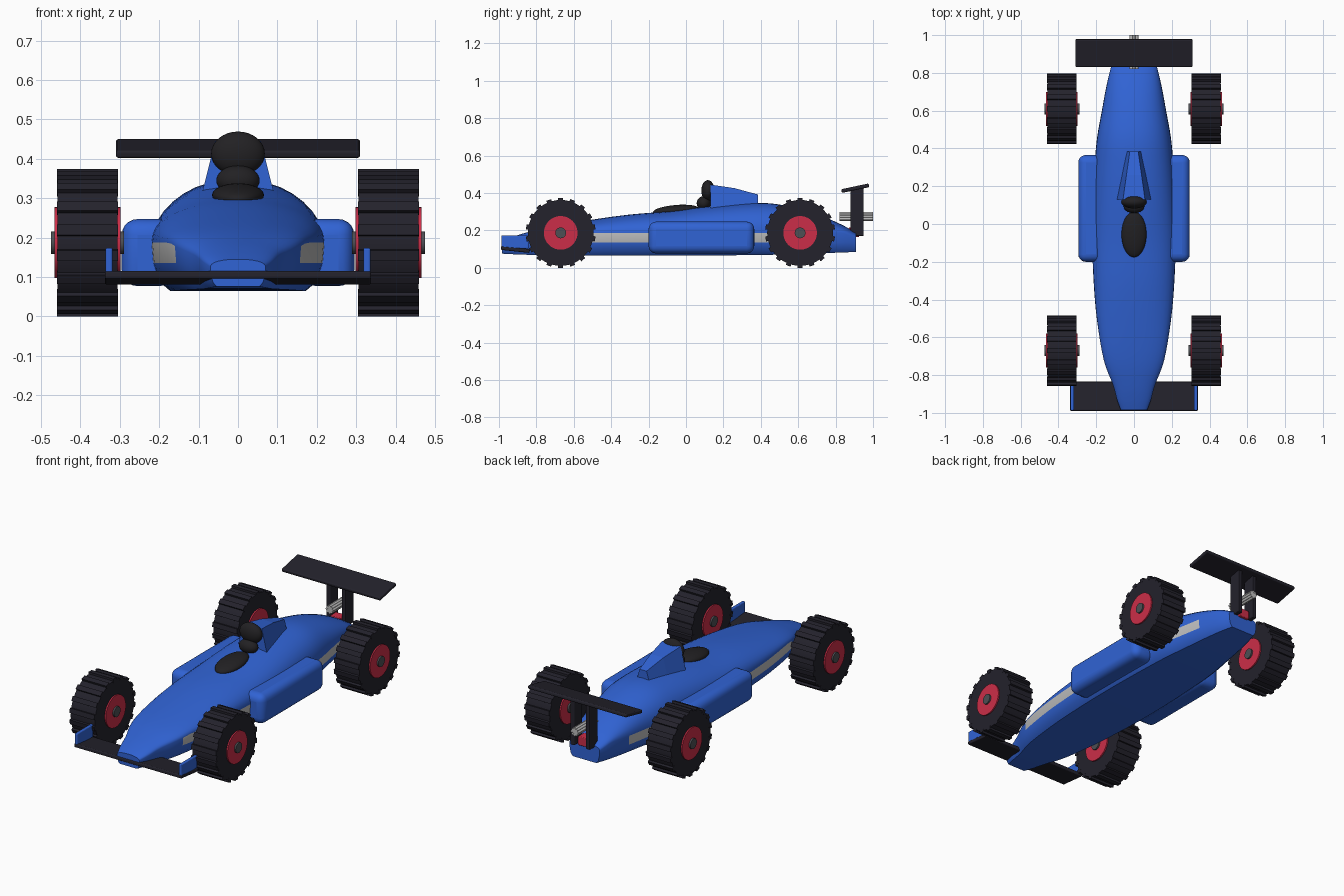
import bpy, bmesh, math
from mathutils import Matrix, Vector

if "Cube" in bpy.data.objects:
    bpy.data.objects.remove(bpy.data.objects["Cube"])


def material(name, rgb):
    m = bpy.data.materials.new(name)
    m.use_nodes = True
    m.diffuse_color = (*rgb, 1)
    m.node_tree.nodes["Principled BSDF"].inputs["Base Color"].default_value = (*rgb, 1)
    return m


BLUE = material("racing blue", (0.03, 0.125, 0.66))
BLACK = material("tyre black", (0.017, 0.016, 0.025))
DARK = material("helmet black", (0.016, 0.015, 0.017))
RED = material("hub red", (0.60, 0.027, 0.065))
STEEL = material("axle steel", (0.075, 0.08, 0.09))
SILVER = material("stripe silver", (0.52, 0.52, 0.52))


def finish(name, bm, *mats, smooth=None, bevel=0, segments=3):
    bmesh.ops.recalc_face_normals(bm, faces=bm.faces)
    me = bpy.data.meshes.new(name)
    bm.to_mesh(me)
    bm.free()
    for m in mats:
        me.materials.append(m)
    ob = bpy.data.objects.new(name, me)
    bpy.context.collection.objects.link(ob)
    if bevel:
        mod = ob.modifiers.new("Bevel", "BEVEL")
        mod.width, mod.segments = bevel, segments
    if smooth:
        bpy.ops.object.select_all(action="DESELECT")
        ob.select_set(True)
        bpy.context.view_layer.objects.active = ob
        bpy.ops.object.shade_smooth_by_angle(angle=math.radians(smooth))
    return ob


def box(name, lo, hi, mat, tilt=0, **kw):
    lo, hi = Vector(lo), Vector(hi)
    bm = bmesh.new()
    mtx = (Matrix.Translation((lo + hi) / 2) @ Matrix.Rotation(tilt, 4, "X")
           @ Matrix.Diagonal((*(hi - lo), 1)))
    bmesh.ops.create_cube(bm, size=1, matrix=mtx)
    return finish(name, bm, mat, **kw)


def ellipsoid(name, centre, radii, mat, tilt=0):
    bm = bmesh.new()
    mtx = (Matrix.Translation(centre) @ Matrix.Rotation(tilt, 4, "X")
           @ Matrix.Diagonal((*radii, 1)))
    bmesh.ops.create_uvsphere(bm, u_segments=32, v_segments=16, radius=1, matrix=mtx)
    return finish(name, bm, mat, smooth=60)


def cylinder(bm, centre, axis, radius, length, sides=32, index=0):
    rot = Matrix.Rotation(math.pi / 2, 4, axis)
    old = set(bm.faces)
    bmesh.ops.create_cone(bm, cap_ends=True, segments=sides, radius1=radius, radius2=radius,
                          depth=length, matrix=Matrix.Translation(centre) @ rot)
    for f in set(bm.faces) - old:
        f.material_index = index


# Body: stations along the car (y, half width, bottom, top)
STATIONS = [
    (-0.985, 0.070, 0.076, 0.145), (-0.93, 0.090, 0.073, 0.165), (-0.85, 0.112, 0.070, 0.190),
    (-0.72, 0.160, 0.068, 0.222), (-0.50, 0.197, 0.066, 0.258), (-0.30, 0.214, 0.065, 0.285),
    (-0.10, 0.221, 0.065, 0.302), (0.12, 0.218, 0.066, 0.328), (0.32, 0.208, 0.068, 0.344),
    (0.46, 0.195, 0.070, 0.344), (0.60, 0.170, 0.074, 0.316), (0.72, 0.148, 0.078, 0.279),
    (0.83, 0.122, 0.082, 0.232), (0.91, 0.095, 0.085, 0.188)]


def smooth_stations(steps=4):
    pts = [Vector(s) for s in STATIONS]
    pts = [2 * pts[0] - pts[1]] + pts + [2 * pts[-1] - pts[-2]]
    out = []
    for a, b, c, d in zip(pts, pts[1:], pts[2:], pts[3:]):
        for k in range(steps):
            t = k / steps
            out.append(0.5 * (2 * b + (c - a) * t + (2 * a - 5 * b + 4 * c - d) * t * t
                              + (3 * b - a - 3 * c + d) * t ** 3))
    return out + [pts[-2]]


def half_section(w, zb, zt):
    # flat floor, lower flank, stripe band, then a dome
    low = min(0.135, zb + 0.45 * (zt - zb))
    high = min(0.187, zb + 0.72 * (zt - zb))
    pts = [(0.78 * w, zb), (0.91 * w, zb + 0.35 * (low - zb)), (0.98 * w, low), (w, high)]
    for i in range(1, 9):
        a = math.pi / 2 * i / 9
        pts.append((w * math.cos(a) ** 0.9, high + (zt - high) * math.sin(a) ** 0.9))
    return pts


bm = bmesh.new()
rings = []
for y, w, zb, zt in smooth_stations():
    half = half_section(w, zb, zt)
    loop = half + [(0, zt)] + [(-x, z) for x, z in reversed(half)]
    rings.append([bm.verts.new((x, y, z)) for x, z in loop])
n = len(rings[0])
for r0, r1 in zip(rings, rings[1:]):
    for i in range(n):
        j = (i + 1) % n
        f = bm.faces.new((r0[i], r0[j], r1[j], r1[i]))
        mid_y = (r0[i].co.y + r1[i].co.y) / 2
        if i in (2, n - 4) and abs(mid_y) < 0.72:
            f.material_index = 1
bm.faces.new(rings[0])
bm.faces.new(rings[-1])
finish("body", bm, BLUE, SILVER, smooth=40)

# Engine cover behind the driver: a tapering wedge
bm = bmesh.new()
ends = []
for y, wide, narrow, top in ((0.13, 0.092, 0.058, 0.445), (0.26, 0.069, 0.040, 0.426),
                             (0.385, 0.046, 0.022, 0.392)):
    ends.append([bm.verts.new((x, y, z)) for x, z in
                 ((-wide, 0.31), (wide, 0.31), (narrow, top), (-narrow, top))])
for a, b in zip(ends, ends[1:]):
    for i in range(4):
        bm.faces.new((a[i], a[(i + 1) % 4], b[(i + 1) % 4], b[i]))
bm.faces.new(ends[0])
bm.faces.new(ends[-1])
finish("engine_cover", bm, BLUE)

# Cockpit and driver
ellipsoid("cockpit_opening", (0, -0.055, 0.308), (0.066, 0.122, 0.028), DARK, math.radians(5))
ellipsoid("driver_shoulders", (0, 0.095, 0.345), (0.055, 0.038, 0.038), DARK)
ellipsoid("driver_helmet", (0, 0.117, 0.413), (0.068, 0.035, 0.056), DARK)

# Front and rear wings
box("front_wing", (-0.338, -0.99, 0.088), (0.338, -0.835, 0.108), BLACK,
    tilt=math.radians(-6), bevel=0.006)
box("rear_wing", (-0.31, 0.83, 0.416), (0.31, 0.98, 0.436), BLACK,
    tilt=math.radians(12), bevel=0.007)

# Exhaust: ribbed pipe, and the tail light under it
bm = bmesh.new()
cylinder(bm, (0, 0.91, 0.275), "X", 0.018, 0.178, 20)
for k in range(8):
    a = math.tau * k / 8
    cylinder(bm, (0.017 * math.cos(a), 0.91, 0.275 + 0.017 * math.sin(a)), "X", 0.007, 0.18, 10)
finish("exhaust", bm, SILVER, smooth=40)
box("tail_light", (-0.032, 0.87, 0.165), (0.032, 0.925, 0.215), RED, bevel=0.004)

TYRE_X, TYRE_W, LUGS = 0.382, 0.155, 18
for side, s in (("left", 1), ("right", -1)):
    def span(a, b):
        return min(s * a, s * b), max(s * a, s * b)

    x0, x1 = span(0.16, 0.295)
    box(f"{side}_sidepod", (x0, -0.2, 0.077), (x1, 0.365, 0.247), BLUE,
        bevel=0.04, segments=5, smooth=40)
    x0, x1 = span(0.318, 0.336)
    box(f"{side}_wing_endplate", (x0, -0.987, 0.103), (x1, -0.842, 0.174), BLUE, bevel=0.005)
    x0, x1 = span(0.036, 0.062)
    box(f"{side}_rear_wing_strut", (x0, 0.88, 0.17), (x1, 0.95, 0.43), BLACK, bevel=0.004)

    for place, y in (("front", -0.67), ("rear", 0.61)):
        # Tyre with raised tread bars
        c = Vector((s * TYRE_X, y, 0.187))
        bm = bmesh.new()
        cylinder(bm, c, "Y", 0.176, TYRE_W - 0.002, 48)
        for k in range(LUGS):
            mtx = (Matrix.Translation(c) @ Matrix.Rotation(math.tau * k / LUGS, 4, "X")
                   @ Matrix.Translation((0, 0, 0.176)) @ Matrix.Diagonal((TYRE_W, 0.027, 0.022, 1)))
            bmesh.ops.create_cube(bm, size=1, matrix=mtx)
        finish(f"{place}_{side}_tyre", bm, BLACK, smooth=25)
        # Hub disc and axle stub, showing on both faces
        bm = bmesh.new()
        cylinder(bm, c, "Y", 0.09, 0.168, 40, 0)
        cylinder(bm, c, "Y", 0.029, 0.186, 24, 1)
        finish(f"{place}_{side}_hub", bm, RED, STEEL, smooth=40)
